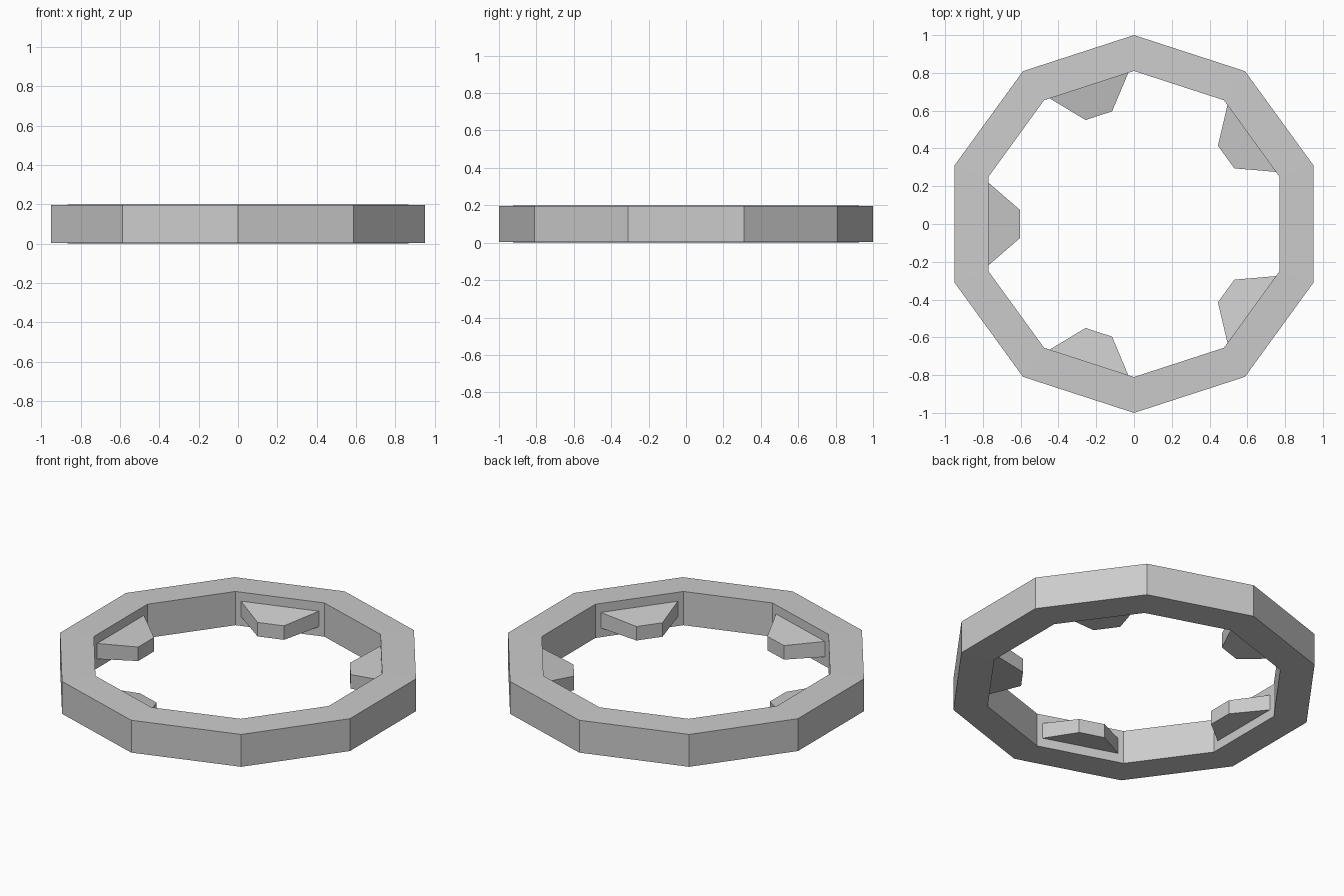
import bpy
import bmesh
from math import cos, sin, radians

SIDES = 10
TEETH = 5

cube = bpy.data.objects.get("Cube")
if cube:
    bpy.data.objects.remove(cube, do_unlink=True)

# Single flat grey
grey = bpy.data.materials.new("light_grey")
grey.use_nodes = True
colour = (0.6, 0.6, 0.6, 1)
grey.diffuse_color = colour
grey.node_tree.nodes["Principled BSDF"].inputs["Base Color"].default_value = colour


def finish(name, bm):
    bmesh.ops.recalc_face_normals(bm, faces=bm.faces)
    mesh = bpy.data.meshes.new(name)
    bm.to_mesh(mesh)
    bm.free()
    mesh.materials.append(grey)
    obj = bpy.data.objects.new(name, mesh)
    bpy.context.collection.objects.link(obj)
    return obj


# Ten-sided ring: a radius/height profile swept around z
profile = [(1.0, 0.004), (1.0, 0.196), (0.81, 0.2), (0.81, 0.0)]
bm = bmesh.new()
loops = []
for i in range(SIDES):
    a = radians(90 + 360 / SIDES * i)
    loops.append([bm.verts.new((r * cos(a), r * sin(a), z)) for r, z in profile])
for i in range(SIDES):
    here, after = loops[i], loops[(i + 1) % SIDES]
    for j in range(len(profile)):
        k = (j + 1) % len(profile)
        bm.faces.new((here[j], here[k], after[k], after[j]))
finish("ring", bm)


# Tapered tooth pointing inward, drooping slightly towards its tip
def add_tooth(name, angle):
    bm = bmesh.new()
    ends = []
    for r, half, low, high in ((0.772, 0.22, 0.055, 0.147), (0.603, 0.074, 0.032, 0.115)):
        ends.append([bm.verts.new((r, y, z)) for y, z in
                     ((-half, low), (half, low), (half, high), (-half, high))])
    base, tip = ends
    bm.faces.new(base)
    bm.faces.new(tip)
    for i in range(4):
        k = (i + 1) % 4
        bm.faces.new((base[i], base[k], tip[k], tip[i]))
    finish(name, bm).rotation_euler.z = angle


# Teeth on every second inner wall
for n in range(TEETH):
    add_tooth(f"inner_tooth_{n + 1}", radians(180 + 360 / TEETH * n))
